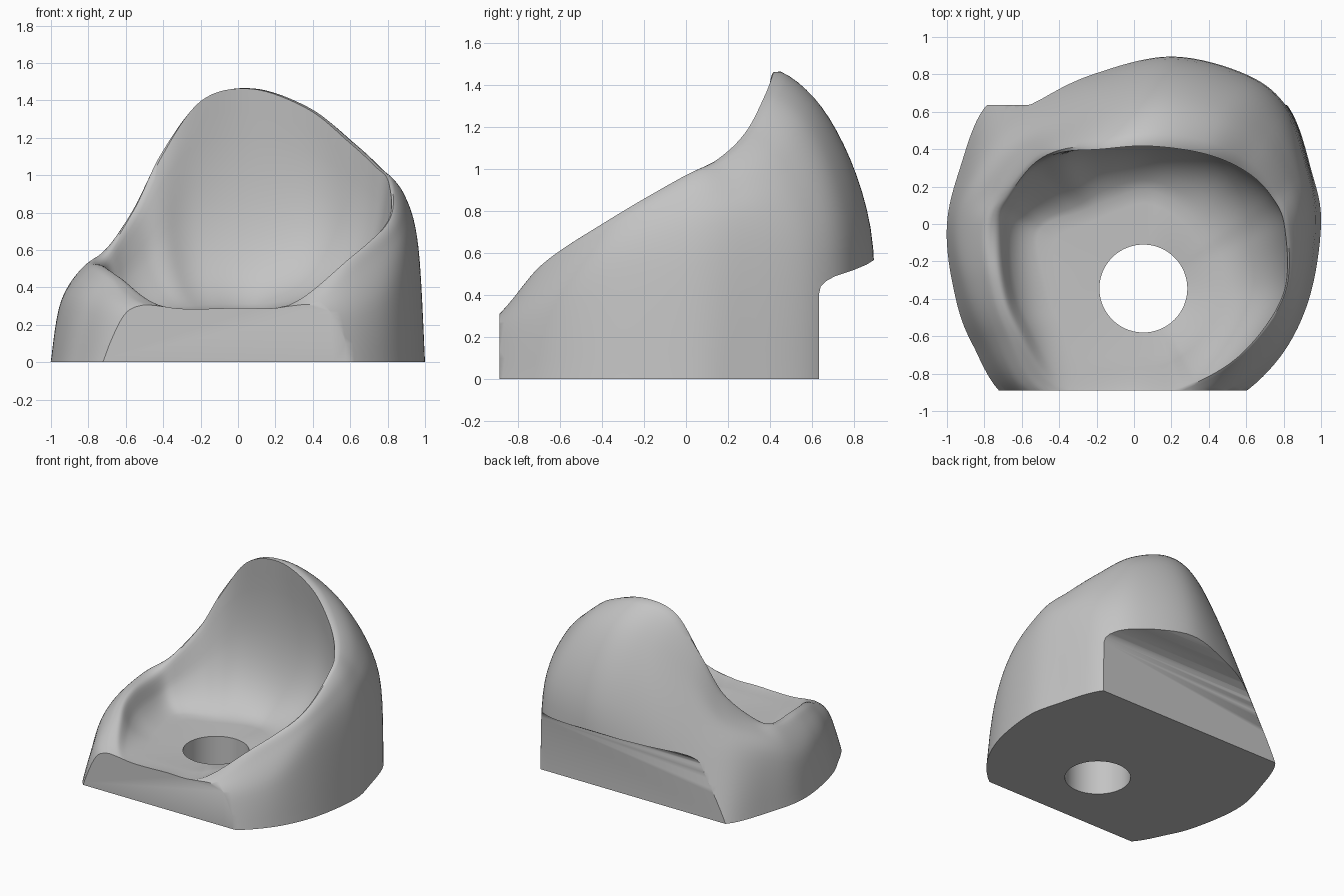
import bpy, bmesh, math
from mathutils import Vector

if "Cube" in bpy.data.objects:
    bpy.data.objects.remove(bpy.data.objects["Cube"])

HOLE, HR, FLOOR = Vector((0.05, -0.345, 0)), 0.235, 0.27

# Guide curves, counter-clockwise from the right side
BASE = [(1, 0), (.95, .28), (.83, .62), (.6, .8), (.2, .9), (-.25, .86), (-.56, .78),
        (-.8, .62), (-.93, .3), (-1, 0), (-.97, -.32), (-.87, -.63), (-.62, -.97),
        (0, -1.05), (.46, -.97), (.75, -.75), (.93, -.42)]
SHOULDER = [(.965, 0, .6), (.92, .3, .66), (.81, .6, .66), (.6, .78, .7), (.2, .88, .72),
            (-.2, .78, .66), (-.52, .63, .52), (-.73, .45, .48), (-.87, .22, .42),
            (-.945, 0, .33), (-.91, -.3, .33), (-.8, -.6, .3), (-.56, -.93, .23),
            (0, -1, .22), (.42, -.94, .22), (.73, -.71, .32), (.9, -.4, .5)]
UPPER = [(.9, 0, .86), (.85, .25, .92), (.71, .46, 1.04), (.48, .61, 1.18), (.16, .685, 1.24),
         (-.12, .63, 1.17), (-.4, .51, .96), (-.59, .38, .72), (-.73, .18, .58),
         (-.81, 0, .525), (-.79, -.3, .49), (-.7, -.58, .43), (-.5, -.9, .3),
         (0, -.96, .28), (.36, -.91, .29), (.64, -.69, .5), (.85, -.38, .7)]
RIM = [(.805, -.02, .97), (.73, .15, 1.06), (.59, .28, 1.19), (.37, .37, 1.37), (.07, .41, 1.48),
       (-.2, .39, 1.42), (-.41, .37, 1.15), (-.54, .3, .87), (-.66, .14, .64),
       (-.71, 0, .53), (-.70, -.3, .52), (-.62, -.55, .46), (-.4, -.88, .3),
       (0, -.93, .3), (.28, -.87, .31), (.58, -.69, .545), (.8, -.37, .76)]
# Per station: floor reach, undercut of the bowl wall, rounding of the rim
BOWL = [(.55, .9, .3), (.52, 1.05, .3), (.55, 1.25, .3), (.62, 1.6, .3), (.7, 1.7, .3), (.655, 1.6, .35),
        (.607, 1, .7), (.62, .85, 1), (.72, .85, 1), (.75, .83, 1), (.7, .8, 1), (.7, .75, 1),
        (.72, .7, .7), (.7, .7, .2), (.7, .7, .3), (.62, .8, .3), (.56, .85, .3)]


def spline(a, b, c, d, t):
    return 0.5 * (2*b + (c - a)*t + (2*a - 5*b + 4*c - d)*t*t + (3*b - a - 3*c + d)*t**3)


def closed_curve(points, steps=8):
    p = [Vector((*q, 0)[:3]) for q in points]
    n = len(p)
    return [spline(p[i-1], p[i], p[(i+1) % n], p[(i+2) % n], k / steps)
            for i in range(n) for k in range(steps)]


def blend(curves, f):
    return [f(*pts) for pts in zip(*curves)]


base, mid, upper, rim, bowl = map(closed_curve, (BASE, SHOULDER, UPPER, RIM, BOWL))


# Floor edge of the bowl and the hole circle, both derived from the rim
def floor_point(r, w):
    p = HOLE + (r - HOLE) * w.x
    p.z = FLOOR + 0.01 + 0.13 * max(0, p.x - 0.1) * (1 if p.y > -0.7 else 0.5)
    return p


def hole_point(f, z):
    d = Vector((f.x - HOLE.x, f.y - HOLE.y, 0)).normalized() * HR
    return Vector((HOLE.x + d.x, HOLE.y + d.y, z))


def wall_point(r, f, w, t):
    c = f.lerp(r, w.y)
    c.z = f.z + 0.16 * (r.z - f.z)
    return r*(1-t)**2 + c*2*t*(1-t) + f*t*t


floor = blend((rim, bowl), floor_point)

# Rings: outside going up, bowl wall going down, floor, hole
# (a virtual ring past the rim makes the outside turn inward, dome-like)
beyond = blend((upper, rim), lambda u, r: u + Vector(((r.x-u.x)*2, (r.y-u.y)*2, (r.z-u.z)*.6)))
rings = []
chain = [base, base, mid, upper, rim, beyond]
for s in range(3):
    for k in range(7):
        rings.append(blend(chain[s:s+4], lambda a, b, c, d: spline(a, b, c, d, k / 7)))
for p in rings[0]:
    p.z = 0
for k in range(14):
    rings.append(blend((rim, floor, bowl), lambda r, f, w: wall_point(r, f, w, k / 14)))
for k in range(5):
    rings.append([f.lerp(hole_point(f, FLOOR), k / 4) for f in floor])
rings.append([hole_point(f, 0) for f in floor])

# Round the rim: softly on the left shoulder, only slightly elsewhere
for step in range(6):
    old = [[p.copy() for p in ring] for ring in rings]
    for r in range(17, 26):
        for i, w in enumerate(bowl):
            amount = 0.5 * max(0, min(1, w.z)) ** 2
            rings[r][i] = old[r][i].lerp((old[r-1][i] + old[r+1][i]) / 2, amount)

bm = bmesh.new()
vr = [[bm.verts.new(p) for p in ring] for ring in rings]
n = len(rim)
for a, b in zip(vr, vr[1:] + vr[:1]):      # last strip closes the underside
    for i in range(n):
        j = (i + 1) % n
        bm.faces.new((a[i], a[j], b[j], b[i]))
bmesh.ops.recalc_face_normals(bm, faces=bm.faces)
mesh = bpy.data.meshes.new("bowl_body")
bm.to_mesh(mesh)
bm.free()
body = bpy.data.objects.new("bowl_body", mesh)
bpy.context.collection.objects.link(body)


# Cutters: a (y, z) profile extruded along x
def cutter(name, profile):
    m = bpy.data.meshes.new(name)
    b = bmesh.new()
    face = b.faces.new([b.verts.new((-1.5, y, z)) for y, z in profile])
    ext = bmesh.ops.extrude_face_region(b, geom=[face])
    bmesh.ops.translate(b, vec=(3, 0, 0),
                        verts=[v for v in ext["geom"] if isinstance(v, bmesh.types.BMVert)])
    bmesh.ops.recalc_face_normals(b, faces=b.faces)
    b.to_mesh(m)
    b.free()
    o = bpy.data.objects.new(name, m)
    o.hide_render = True
    bpy.context.collection.objects.link(o)
    return o


front_cut = cutter("front_cutter", [(-.89, -.2), (-.89, 1), (-1.5, 1), (-1.5, -.2)])
back_cut = cutter("back_cutter", [(.635, -.2), (.635, .41), (.642, .44), (.665, .465), (.71, .49),
                                  (.8, .52), (.86, .545), (.9, .57), (1.4, .75), (1.4, -.2)])
bpy.context.view_layer.objects.active = body
body.select_set(True)
for c in (front_cut, back_cut):
    mod = body.modifiers.new("cut", 'BOOLEAN')
    mod.operation = 'DIFFERENCE'
    mod.solver = 'EXACT'
    mod.object = c
    bpy.ops.object.modifier_apply(modifier=mod.name)
    bpy.data.objects.remove(c)

# Material and shading
mat = bpy.data.materials.new("plain_grey")
mat.diffuse_color = (0.55, 0.55, 0.55, 1)
mat.use_nodes = True
mat.node_tree.nodes["Principled BSDF"].inputs["Base Color"].default_value = mat.diffuse_color
body.data.materials.clear()
body.data.materials.append(mat)
bpy.ops.object.shade_smooth_by_angle(angle=math.radians(40))
